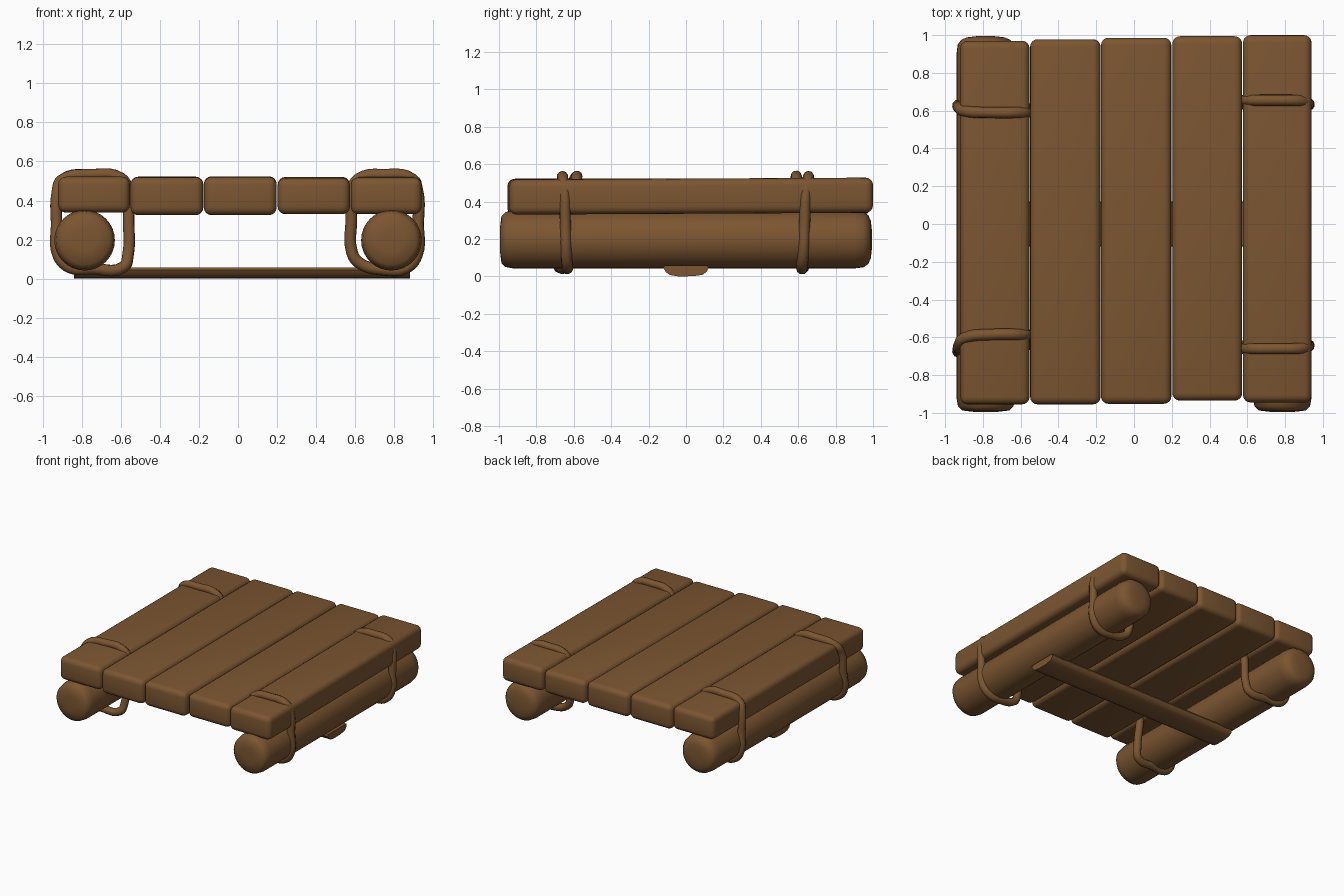
import bpy, bmesh, math

if "Cube" in bpy.data.objects:
    bpy.data.objects.remove(bpy.data.objects["Cube"])

wood = bpy.data.materials.new("brown wood")
wood.diffuse_color = (0.2, 0.092, 0.031, 1)
wood.use_nodes = True
wood.node_tree.nodes["Principled BSDF"].inputs["Base Color"].default_value = wood.diffuse_color


def add_mesh(name, bm, angle=40):
    bmesh.ops.recalc_face_normals(bm, faces=bm.faces[:])
    me = bpy.data.meshes.new(name)
    bm.to_mesh(me)
    bm.free()
    ob = bpy.data.objects.new(name, me)
    bpy.context.collection.objects.link(ob)
    me.materials.append(wood)
    bpy.ops.object.select_all(action='DESELECT')
    bpy.context.view_layer.objects.active = ob
    ob.select_set(True)
    bpy.ops.object.shade_smooth_by_angle(angle=math.radians(angle))
    return ob


def plank(name, x0, x1, y0, y1, z0, z1, rise):
    """Rounded board that climbs slightly towards the back."""
    bm = bmesh.new()
    bmesh.ops.create_cube(bm, size=1)
    for v in bm.verts:
        back = v.co.y > 0
        v.co.x = x1 if v.co.x > 0 else x0
        v.co.z = (z1 if v.co.z > 0 else z0) + (rise if back else 0)
        v.co.y = y1 if back else y0
    bmesh.ops.bevel(bm, geom=bm.edges[:], offset=0.04, segments=4,
                    profile=0.5, affect='EDGES')
    return add_mesh(name, bm, 50)


def log(name, cx, cz, profile, n=32):
    """Log lathed around an axis along y; profile is (radius, y)."""
    bm = bmesh.new()
    rings = [[bm.verts.new((cx + r * math.cos(2 * math.pi * i / n), y,
                            cz + r * math.sin(2 * math.pi * i / n)))
              for i in range(n)] for r, y in profile]
    for a, b in zip(rings, rings[1:]):
        for i in range(n):
            j = (i + 1) % n
            bm.faces.new((a[i], a[j], b[j], b[i]))
    bm.faces.new(rings[0])
    bm.faces.new(rings[-1])
    return add_mesh(name, bm, 50)


def rope(name, pts):
    """Closed lashing through (x, y, z) points."""
    cu = bpy.data.curves.new(name, 'CURVE')
    cu.dimensions = '3D'
    cu.bevel_depth = 0.03
    cu.bevel_resolution = 3
    cu.resolution_u = 5
    sp = cu.splines.new('BEZIER')
    sp.bezier_points.add(len(pts) - 1)
    for bp, p in zip(sp.bezier_points, pts):
        bp.co = p
        bp.handle_left_type = bp.handle_right_type = 'AUTO'
    sp.use_cyclic_u = True
    cu.materials.append(wood)
    ob = bpy.data.objects.new(name, cu)
    bpy.context.collection.objects.link(ob)
    bpy.ops.object.select_all(action='DESELECT')
    bpy.context.view_layer.objects.active = ob
    ob.select_set(True)
    bpy.ops.object.convert(target='MESH')
    bpy.ops.object.shade_smooth()


# Deck planks
for i, dims in enumerate([
        (-0.920, -0.553, -0.955, 0.970, 0.338, 0.522, 0.000),
        (-0.550, -0.177, -0.955, 0.978, 0.325, 0.520, 0.002),
        (-0.175, 0.198, -0.952, 0.986, 0.325, 0.520, 0.004),
        (0.203, 0.573, -0.935, 0.994, 0.330, 0.515, 0.006),
        (0.577, 0.940, -0.945, 1.000, 0.330, 0.518, 0.010)]):
    plank(f"deck_plank_{i + 1}", *dims)

# Side logs with rounded ends
ends = [(0.06, -0.995), (0.125, -0.987), (0.147, -0.965), (0.155, -0.92),
        (0.155, 0.90), (0.148, 0.95), (0.13, 0.975), (0.10, 0.988), (0.05, 0.994)]
log("left_log", -0.785, 0.197, ends)
log("right_log", 0.785, 0.197, ends)

# Shallow half-round cross bar under the logs
bm = bmesh.new()
section = [(-0.115, 0.058), (-0.12, 0.045), (-0.108, 0.022), (-0.085, 0.007), (-0.04, 0.0),
           (0.04, 0.001), (0.09, 0.009), (0.11, 0.024), (0.12, 0.045), (0.115, 0.058)]
sides = [[bm.verts.new((x, y, z)) for y, z in section] for x in (-0.84, 0.88)]
for i in range(len(section)):
    j = (i + 1) % len(section)
    bm.faces.new((sides[0][i], sides[0][j], sides[1][j], sides[1][i]))
bm.faces.new(sides[0])
bm.faces.new(sides[1])
add_mesh("cross_bar", bm)

# Rope lashings: loop in x-z, third value blends from top y (0) to outer y (1)
left_loop = [(-0.925, 0.44, 0.6), (-0.90, 0.505, 0.2), (-0.75, 0.532, 0),
             (-0.60, 0.515, 0), (-0.565, 0.46, 0), (-0.56, 0.30, 0.2),
             (-0.563, 0.12, 0.5), (-0.585, 0.06, 0.7), (-0.75, 0.052, 0.9),
             (-0.86, 0.057, 1), (-0.92, 0.12, 1), (-0.928, 0.28, 0.8)]
right_loop = [(0.918, 0.45, 0.4), (0.89, 0.51, 0.1), (0.75, 0.532, 0),
              (0.62, 0.512, 0), (0.585, 0.46, 0), (0.58, 0.30, 0.3),
              (0.582, 0.14, 0.6), (0.615, 0.085, 0.8), (0.75, 0.045, 1),
              (0.86, 0.055, 1), (0.915, 0.12, 0.8), (0.922, 0.28, 0.6)]
for name, loop, top, outer in [
        ("left_front_rope", left_loop, -0.585, -0.68),
        ("left_back_rope", left_loop, 0.59, 0.63),
        ("right_front_rope", right_loop, -0.66, -0.635),
        ("right_back_rope", right_loop, 0.655, 0.62)]:
    rope(name, [(x, top + (outer - top) * t, z) for x, z, t in loop])
